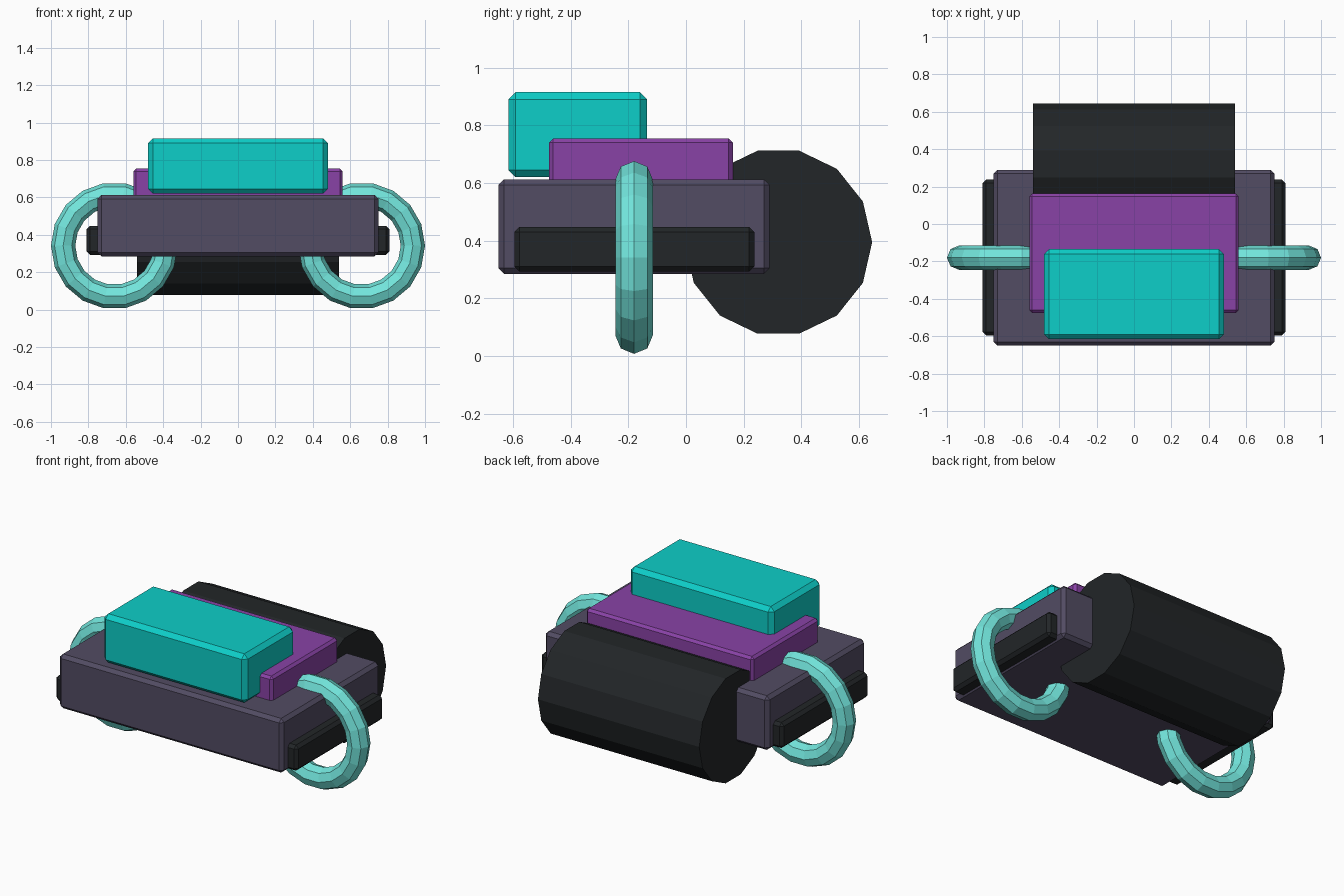
import bpy, math

if "Cube" in bpy.data.objects:
    bpy.data.objects.remove(bpy.data.objects["Cube"])


def material(name, rgb):
    m = bpy.data.materials.new(name)
    m.diffuse_color = (*rgb, 1)
    m.use_nodes = True
    m.node_tree.nodes["Principled BSDF"].inputs["Base Color"].default_value = m.diffuse_color
    return m


slate = material("slate", (0.085, 0.072, 0.125))
dark = material("dark", (0.016, 0.019, 0.021))
purple = material("purple", (0.25, 0.055, 0.38))
cyan = material("cyan", (0.004, 0.62, 0.58))
aqua = material("aqua", (0.17, 0.79, 0.72))


def finish(name, mat):
    ob = bpy.context.object
    ob.name = name
    ob.data.materials.append(mat)
    return ob


def block(name, xs, ys, zs, bevel, mat):
    """Box from axis ranges with narrow chamfered edges."""
    ranges = (xs, ys, zs)
    bpy.ops.mesh.primitive_cube_add(size=1, location=[(a + b) / 2 for a, b in ranges])
    ob = finish(name, mat)
    size = [b - a for a, b in ranges]
    for v in ob.data.vertices:
        v.co = [c * s for c, s in zip(v.co, size)]
    mod = ob.modifiers.new("Bevel", "BEVEL")
    mod.width = bevel
    mod.segments = 1
    return ob


# Stacked blocks
block("body", (-0.75, 0.75), (-0.65, 0.29), (0.285, 0.613), 0.02, slate)
block("upper_plate", (-0.56, 0.56), (-0.475, 0.163), (0.58, 0.755), 0.015, purple)
block("top_block", (-0.48, 0.48), (-0.615, -0.135), (0.62, 0.915), 0.025, cyan)

# Side rails and rings
for side, s in (("left", -1), ("right", 1)):
    block(side + "_rail", sorted((s * 0.60, s * 0.81)), (-0.595, 0.237),
          (0.293, 0.448), 0.018, dark)
    bpy.ops.mesh.primitive_torus_add(
        major_segments=18, minor_segments=8, major_radius=0.274, minor_radius=0.065,
        location=(s * 0.661, -0.18, 0.342), rotation=(math.pi / 2, 0, 0))
    finish(side + "_ring", aqua)

# Rear roller: 14-sided, lying across the back
bpy.ops.mesh.primitive_cylinder_add(vertices=14, radius=0.325, depth=1.08)
roller = finish("rear_roller", dark)
for v in roller.data.vertices:
    x, y, z = v.co
    # Axis along x, with a vertex pointing straight back
    v.co = (z, y, -x)
roller.location = (0, 0.32, 0.395)
